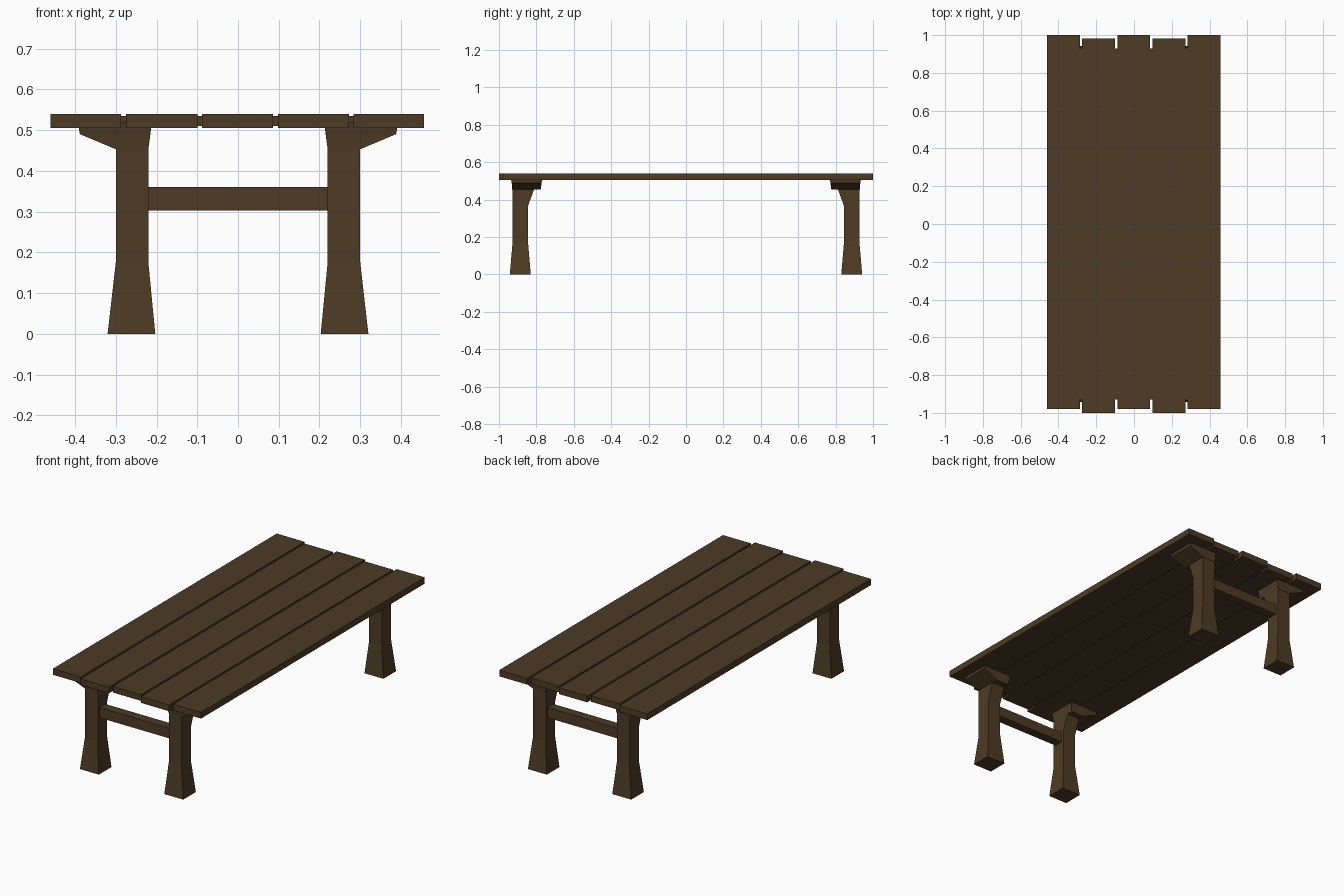
import bpy, bmesh

if "Cube" in bpy.data.objects:
    bpy.data.objects.remove(bpy.data.objects["Cube"])


def material(name, rgb):
    m = bpy.data.materials.new(name)
    m.diffuse_color = (*rgb, 1)
    m.use_nodes = True
    m.node_tree.nodes["Principled BSDF"].inputs["Base Color"].default_value = m.diffuse_color
    return m


wood = material("brown wood", (0.075, 0.044, 0.018))


def loft(name, rings, mat, sx=1, sy=1):
    """Stack of rectangles (x0, x1, y0, y1, z), mirrored by sx and sy."""
    bm = bmesh.new()
    loops = []
    for x0, x1, y0, y1, z in rings:
        corners = ((x0, y0), (x1, y0), (x1, y1), (x0, y1))
        loops.append([bm.verts.new((x * sx, y * sy, z)) for x, y in corners])
    bm.faces.new(loops[0])
    bm.faces.new(loops[-1])
    for a, b in zip(loops, loops[1:]):
        for i in range(4):
            j = (i + 1) % 4
            bm.faces.new((a[i], a[j], b[j], b[i]))
    bmesh.ops.recalc_face_normals(bm, faces=bm.faces[:])
    me = bpy.data.meshes.new(name)
    bm.to_mesh(me)
    bm.free()
    me.materials.append(mat)
    ob = bpy.data.objects.new(name, me)
    bpy.context.collection.objects.link(ob)
    return ob


def box(name, x0, x1, y0, y1, z0, z1, mat):
    return loft(name, [(x0, x1, y0, y1, z0), (x0, x1, y0, y1, z1)], mat)


# Table top: five planks with staggered ends
planks = [(-0.46, -0.287), (-0.275, -0.10), (-0.088, 0.086), (0.098, 0.273), (0.284, 0.457)]
for i, (x0, x1) in enumerate(planks):
    y0, y1 = ((-0.98, 1.0), (-1.0, 0.983))[i % 2]
    box(f"plank_{i + 1}", x0, x1, y0, y1, 0.505, 0.54, wood)

# Filler strips in the gaps between planks
for i in range(4):
    box(f"gap_strip_{i + 1}", planks[i][1], planks[i + 1][0], -0.93, 0.93, 0.51, 0.534, wood)

for sy, end in ((-1, "front"), (1, "back")):
    for sx, side in ((-1, "left"), (1, "right")):
        # Leg: flared foot, straight shaft, inner side widening to the bracket
        loft(f"{end}_{side}_leg", [
            (0.203, 0.32, 0.83, 0.942, 0.0),
            (0.22, 0.30, 0.845, 0.927, 0.175),
            (0.22, 0.30, 0.845, 0.927, 0.365),
            (0.22, 0.30, 0.812, 0.927, 0.455)], wood, sx, sy)
        # Bracket under the table top, reaching outward
        loft(f"{end}_{side}_bracket", [
            (0.22, 0.30, 0.777, 0.929, 0.453),
            (0.215, 0.388, 0.772, 0.932, 0.49),
            (0.212, 0.393, 0.768, 0.937, 0.518)], wood, sx, sy)
    # Stretcher between the two legs
    ya, yb = sorted((sy * 0.86, sy * 0.912))
    box(f"{end}_stretcher", -0.225, 0.225, ya, yb, 0.303, 0.36, wood)
